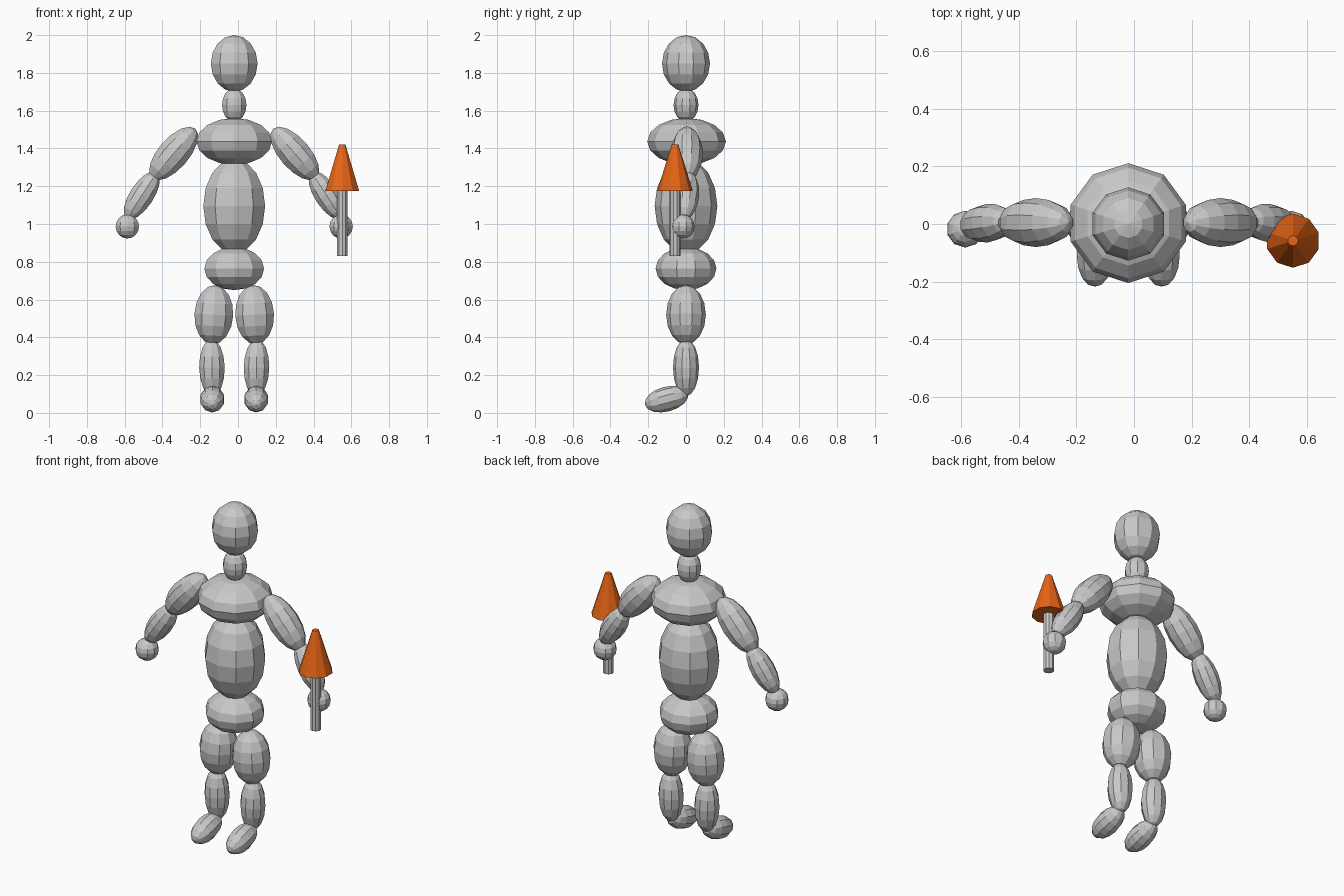
import bpy, bmesh
from math import radians
from mathutils import Matrix

if "Cube" in bpy.data.objects:
    bpy.data.objects.remove(bpy.data.objects["Cube"])

MID = -0.02  # body's mirror plane


def material(name, rgb):
    m = bpy.data.materials.new(name)
    m.diffuse_color = (*rgb, 1)
    m.use_nodes = True
    m.node_tree.nodes["Principled BSDF"].inputs["Base Color"].default_value = m.diffuse_color
    return m


GREY = material("clay_grey", (0.58, 0.58, 0.58))
ORANGE = material("bright_orange", (0.80, 0.13, 0.008))


def add(name, bm, mat):
    me = bpy.data.meshes.new(name)
    bm.to_mesh(me)
    bm.free()
    me.materials.append(mat)
    ob = bpy.data.objects.new(name, me)
    bpy.context.collection.objects.link(ob)


def ellipsoid(name, pos, size, tilt_y=0, tilt_x=0):
    """Faceted ball: 10 segments by 8 rings, scaled then tilted."""
    bm = bmesh.new()
    mat = (Matrix.Translation(pos)
           @ Matrix.Rotation(radians(tilt_y), 4, 'Y')
           @ Matrix.Rotation(radians(tilt_x), 4, 'X')
           @ Matrix.Diagonal((*size, 1)))
    bmesh.ops.create_uvsphere(bm, u_segments=10, v_segments=8, radius=1, matrix=mat)
    add(name, bm, GREY)


def pair(name, x, y, z, size, tilt_y=0, tilt_x=0):
    for side, s in (("right", -1), ("left", 1)):
        ellipsoid(f"{side}_{name}", (MID + s * x, y, z), size, s * tilt_y, tilt_x)


def frustum(name, pos, r1, r2, z0, z1, mat):
    bm = bmesh.new()
    bmesh.ops.create_cone(bm, cap_ends=True, segments=10, radius1=r1, radius2=r2, depth=z1 - z0,
                          matrix=Matrix.Translation((*pos, (z0 + z1) / 2)))
    add(name, bm, mat)


# Trunk and head
ellipsoid("head", (MID, 0, 1.85), (0.13, 0.127, 0.15))
ellipsoid("neck", (MID, 0, 1.63), (0.068, 0.066, 0.09))
ellipsoid("chest", (MID, 0.003, 1.437), (0.21, 0.208, 0.124))
ellipsoid("torso", (MID, 0, 1.095), (0.172, 0.166, 0.25))
ellipsoid("pelvis", (MID, 0, 0.764), (0.166, 0.161, 0.114))

# Legs
pair("thigh", 0.108, 0, 0.52, (0.108, 0.105, 0.157), -3)
pair("shin", 0.118, 0, 0.24, (0.071, 0.069, 0.152), 1)
pair("foot", 0.116, -0.103, 0.073, (0.066, 0.066, 0.118), 0, -75)

# Arms
pair("upper_arm", 0.321, 0.005, 1.373, (0.085, 0.085, 0.175), -41)
pair("forearm", 0.489, 0.003, 1.152, (0.066, 0.067, 0.147), -33, -4)
pair("hand", 0.566, -0.018, 0.987, (0.065, 0.064, 0.064))

# Held torch: shaft and cone head
frustum("torch_shaft", (0.552, -0.058), 0.03, 0.03, 0.83, 1.18, GREY)
frustum("torch_cone", (0.552, -0.058), 0.094, 0.018, 1.175, 1.42, ORANGE)
